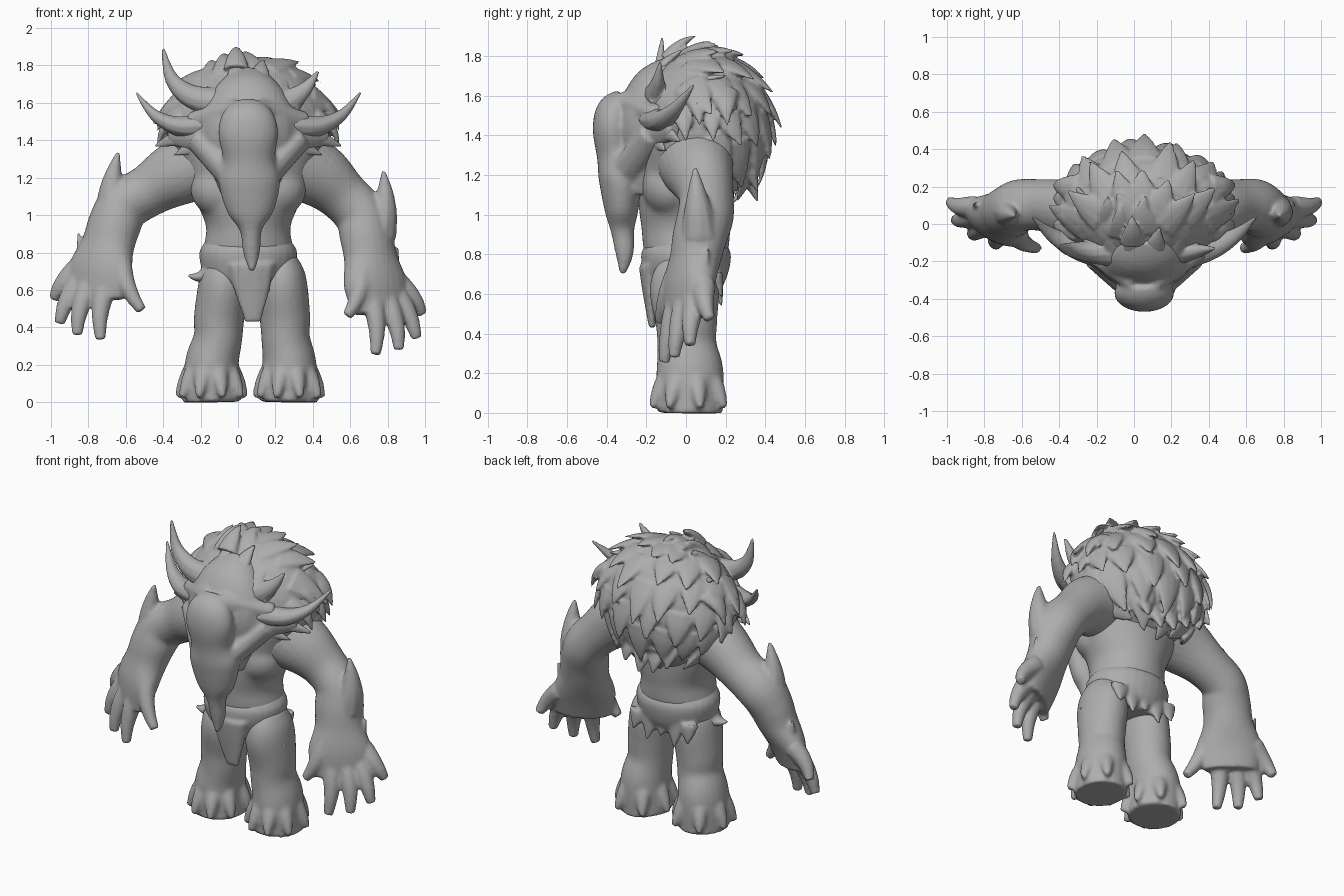
import bpy, bmesh, math, random
from mathutils import Vector

if "Cube" in bpy.data.objects:
    bpy.data.objects.remove(bpy.data.objects["Cube"])

random.seed(4)
CX = 0.055                      # symmetry line of the trunk
grey = bpy.data.materials.new("stone_grey")
grey.diffuse_color = (0.42, 0.42, 0.42, 1)
grey.use_nodes = True
grey.node_tree.nodes["Principled BSDF"].inputs["Base Color"].default_value = grey.diffuse_color
X, Y, Z = Vector((1, 0, 0)), Vector((0, 1, 0)), Vector((0, 0, 1))


def catmull(o, q, r, s, t):
    return 0.5 * (2 * q + (r - o) * t + (2 * o - 5 * q + 4 * r - s) * t * t
                  + (3 * q - o - 3 * r + s) * t ** 3)


def tube(bm, pts, axis=X, steps=5, sides=20):
    """Smooth elliptical tube through (x, y, z, width, depth); width lies along axis."""
    st = []
    for i in range(len(pts) - 1):
        four = [pts[max(i - 1, 0)], pts[i], pts[i + 1], pts[min(i + 2, len(pts) - 1)]]
        st += [[catmull(*c, k / steps) for c in zip(*four)] for k in range(steps)]
    st.append(pts[-1])
    pos = [Vector(s[:3]) for s in st]
    rings = []
    for i, s in enumerate(st):
        t = (pos[min(i + 1, len(pos) - 1)] - pos[max(i - 1, 0)]).normalized()
        u = (axis - t * axis.dot(t)).normalized()
        v = t.cross(u)
        a, b = max(s[3], 0.004), max(s[4], 0.004)
        ang = [2 * math.pi * k / sides for k in range(sides)]
        rings.append([bm.verts.new(pos[i] + u * a * math.cos(q) + v * b * math.sin(q)) for q in ang])
    for r0, r1 in zip(rings, rings[1:]):
        for k in range(sides):
            j = (k + 1) % sides
            bm.faces.new((r0[k], r0[j], r1[j], r1[k]))
    bm.faces.new(rings[0][::-1])
    bm.faces.new(rings[-1])


def spike(bm, a, b, w, d, bend=Vector(), axis=X, tip=0.1):
    """Tapered claw, horn or tuft from a to b, bowed by the bend vector."""
    a, b = Vector(a), Vector(b)
    pts = []
    for i in range(4):
        t = i / 3
        k = 1 - (1 - tip) * t ** 1.2
        pts.append((*(a.lerp(b, t) + bend * 4 * t * (1 - t)), w * k, d * k))
    tube(bm, pts, axis, 4, 10)


def ball(bm, c, r):
    res = bmesh.ops.create_uvsphere(bm, u_segments=32, v_segments=20, radius=1)
    for v in res["verts"]:
        v.co = Vector([c[i] + v.co[i] * r[i] for i in range(3)])


def finish(name, bm, voxel, smooth):
    """Fuse the overlapping pieces into one soft skin."""
    bmesh.ops.recalc_face_normals(bm, faces=bm.faces[:])
    me = bpy.data.meshes.new(name)
    bm.to_mesh(me)
    bm.free()
    me.materials.append(grey)
    ob = bpy.data.objects.new(name, me)
    bpy.context.collection.objects.link(ob)
    m = ob.modifiers.new("fuse", "REMESH")
    m.mode, m.voxel_size, m.use_smooth_shade = "VOXEL", voxel, True
    m = ob.modifiers.new("soften", "SMOOTH")
    m.factor, m.iterations = 0.5, smooth


# Trunk: hips, waist, chest and shoulders
bm = bmesh.new()
tube(bm, [(CX, 0, z, w, d) for z, w, d in ((.62, .2, .15), (.8, .24, .21), (.93, .225, .225),
     (1.05, .27, .24), (1.25, .36, .25), (1.42, .4, .26), (1.6, .3, .2))], sides=28)
for s in (-1, 1):
    ball(bm, (CX + s * .15, -.08, 1.14), (.16, .14, .15))
finish("torso", bm, .016, 10)

# Waist roll and torn loincloth
bm = bmesh.new()
tube(bm, [(CX, 0, z, w, w - .035) for z, w in ((.6, .19), (.68, .24), (.8, .262), (.87, .22))], sides=28)
spike(bm, (.07, -.19, .74), (.08, -.17, .43), .13, .05, tip=.35)
for s in (-1, 1):
    spike(bm, (CX + s * .19, -.03, .7), (CX + s * .33, -.05, .63 - s * .05), .08, .05, Z * -.02, Y)
for i in range(5):
    x = CX - .18 + .09 * i
    spike(bm, (x, .15, .7), (x * 1.1, .18, .58 - .05 * (i % 2)), .07, .04)
finish("loincloth", bm, .012, 5)

# Legs with clawed feet
for name, s, hx, fx in (("right_leg", -1, -.075, -.14), ("left_leg", 1, .235, .275)):
    bm = bmesh.new()
    path = ((.78, 0, .08, .11), (.7, 0, .12, .16), (.6, .1, .135, .175), (.45, .4, .135, .155),
            (.34, .5, .13, .15), (.2, 1, .145, .17), (.0, 1, .155, .165))
    tube(bm, [(hx + (fx - hx) * t, .03 * t - .01, z, w, d) for z, t, w, d in path], sides=24)
    for ang in (-150, -112, -72, -32, 15, 60, 120, 170):
        c, n = math.cos(math.radians(ang)), math.sin(math.radians(ang))
        spike(bm, (fx + c * .09, .02 + n * .11, .19), (fx + c * .185, .02 + n * .2, .025),
              .06, .055, Vector((c, n, 0)) * .01, Vector((-n, c, 0)), .3)
    finish(name, bm, .012, 6)

# Arm: limb stations (the left arm mirrors the right and hangs a little lower)
LIMB = [(-.18, .04, 1.28, .2, .19), (-.33, .07, 1.22, .18, .165), (-.48, .1, 1.13, .14, .14),
        (-.61, .1, 1.05, .135, .145), (-.66, .07, .95, .145, .135), (-.695, .045, .84, .15, .12),
        (-.735, .01, .71, .19, .1), (-.76, -.01, .56, .165, .07)]
# Finger and thumb roots and tips
FINGERS = [((-.63, -.05, .74), (-.515, -.13, .49)), ((-.7, -.04, .64), (-.735, -.11, .335)),
           ((-.79, 0, .64), (-.86, -.06, .36)), ((-.84, .05, .66), (-.955, .02, .42)),
           ((-.85, .09, .72), (-.985, .12, .55))]
for name, s in (("right_arm", -1), ("left_arm", 1)):
    def place(p):
        if s < 0:
            return tuple(p)
        t = min(max((-p[0] - .18) / .55, 0), 1) ** 2
        return (-p[0] + .11 * (1 - t), p[1], p[2] - .08 * t, *p[3:])
    bm = bmesh.new()
    span = Vector((s, .6, 0))
    tube(bm, [place(p) for p in LIMB], span, sides=24)
    for a, b in FINGERS:
        spike(bm, place(a), place(b), .064, .062, Vector((s * .018, -.01, 0)), span, .45)
    # elbow horn and wrist spur
    ex, ez = (-.665, 1.0) if s < 0 else (.75, .9)
    spike(bm, (ex, .07, ez), (ex + .027, .045, ez + .34), .1, .1, X * s * .02)
    wx, _, wz = place(LIMB[6])[:3]
    spike(bm, (wx + s * .08, .08, wz + .03), (wx + s * .12, .11, wz + .2), .05, .04)
    finish(name, bm, .011, 5)

# Skull, long muzzle and hanging beard
bm = bmesh.new()
tube(bm, [(CX, y, z, w, w * .7) for y, z, w in ((-.05, 1.74, .11), (-.13, 1.64, .2),
     (-.16, 1.52, .26), (-.17, 1.38, .26), (-.2, 1.24, .2), (-.23, 1.1, .14))], sides=28)
tube(bm, [(.05 + (1.6 - z) * .028, y, z, w, d) for y, z, w, d in (
    (-.3, 1.57, .1, .07), (-.355, 1.52, .145, .095), (-.37, 1.43, .16, .1), (-.35, 1.3, .14, .1),
    (-.33, 1.18, .165, .11), (-.325, 1.02, .125, .085), (-.32, .92, .06, .06),
    (-.31, .8, .045, .045), (-.32, .7, .015, .015))], sides=24)
for s in (-1, 1):                # brow and cheek ridges, and the broad swept cheeks
    spike(bm, (CX + s * .05, -.31, 1.57), (CX + s * .3, -.14, 1.5), .06, .06, tip=.9)
    spike(bm, (CX + s * .1, -.32, 1.2), (CX + s * .28, -.17, 1.4), .06, .08, tip=.9)
    spike(bm, (CX + s * .12, -.25, 1.42), (CX + s * .42, -.06, 1.44), .13, .07, axis=Z, tip=.5)
finish("head", bm, .012, 5)

# Horns and swept-back face frill
bm = bmesh.new()
spike(bm, (-.08, -.16, 1.6), (-.4, -.12, 1.89), .085, .075, Vector((-.07, 0, -.07)))
spike(bm, (.18, -.16, 1.58), (.43, -.13, 1.77), .085, .07, Vector((.02, 0, -.03)))
for s in (-1, 1):
    spike(bm, (CX + s * .22, -.16, 1.48), (CX + s * .6, .04, 1.655), .085, .07,
          Vector((s * .03, -.03, -.07)), Y)
    for a, b, w, axis in (((.15, -.22, 1.44), (.5, -.03, 1.37), .1, Z),
                          ((.13, -.22, 1.37), (.4, -.1, 1.32), .08, Z),
                          ((.2, -.15, 1.55), (.47, .06, 1.56), .09, Z),
                          ((.18, -.15, 1.58), (.36, .2, 1.7), .1, X),
                          ((.12, -.17, 1.62), (.22, .1, 1.79), .1, X),
                          ((.04, -.2, 1.64), (.08, -.02, 1.83), .09, X)):
        spike(bm, (CX + s * a[0], *a[1:]), (CX + s * b[0], *b[1:]), w, w * .55, Z * .02, axis)
finish("horns_and_frill", bm, .009, 3)

# Shaggy mane: rounded hump covered in overlapping tufts that sweep down and back
bm = bmesh.new()
C, R = Vector((CX, .085, 1.455)), Vector((.44, .33, .375))
ball(bm, C, R)
for row in range(6):
    elev = -42 + 23 * row
    count = max(6, int(16 * math.cos(math.radians(elev))))
    for k in range(count):
        az = math.radians(360 * (k + .5 * (row % 2)) / count + random.uniform(-5, 5))
        e = math.radians(elev + random.uniform(-5, 5))
        d = Vector((math.cos(e) * math.cos(az), math.cos(e) * math.sin(az), math.sin(e)))
        if d.y < (-.3 if elev > 10 else 0):
            continue
        p = C + Vector([d[i] * R[i] for i in range(3)])
        n = Vector([d[i] / R[i] for i in range(3)]).normalized()
        flow = Vector((d.x * .3, .6, -1))
        flow = (flow - n * flow.dot(n)).normalized()
        spike(bm, p - n * .03 - flow * .06, p + n * .025 + flow * random.uniform(.12, .2),
              .1, .036, n * .012, flow.cross(n))
# crest tufts along the top
for i in range(5):
    x, y, z = -.14 + .065 * i, .12 - .05 * (i % 3), 1.83 + .035 * (2 - abs(i - 2))
    spike(bm, (x, y - .12, z - .12), (x, y + .03, z), .07, .04, Z * .02)
# shoulder tufts, then a pointed apron of fur low on the back
for s in (-1, 1):
    for i in range(4):
        y, z = -.02 + .07 * i, 1.47 + .08 * (i % 2)
        spike(bm, (CX + s * .36, y, z + .06), (CX + s * .485, y + .02, z - .1), .08, .045,
              Vector((s * .02, 0, .02)), Y)
for i in range(4):
    x, z = -.11 + .1 * i, 1.05 + .05 * abs(i - 1.7)
    spike(bm, (x, .24, z + .2), (x, .36, z), .1, .06, Y * .02)
finish("mane", bm, .01, 3)
